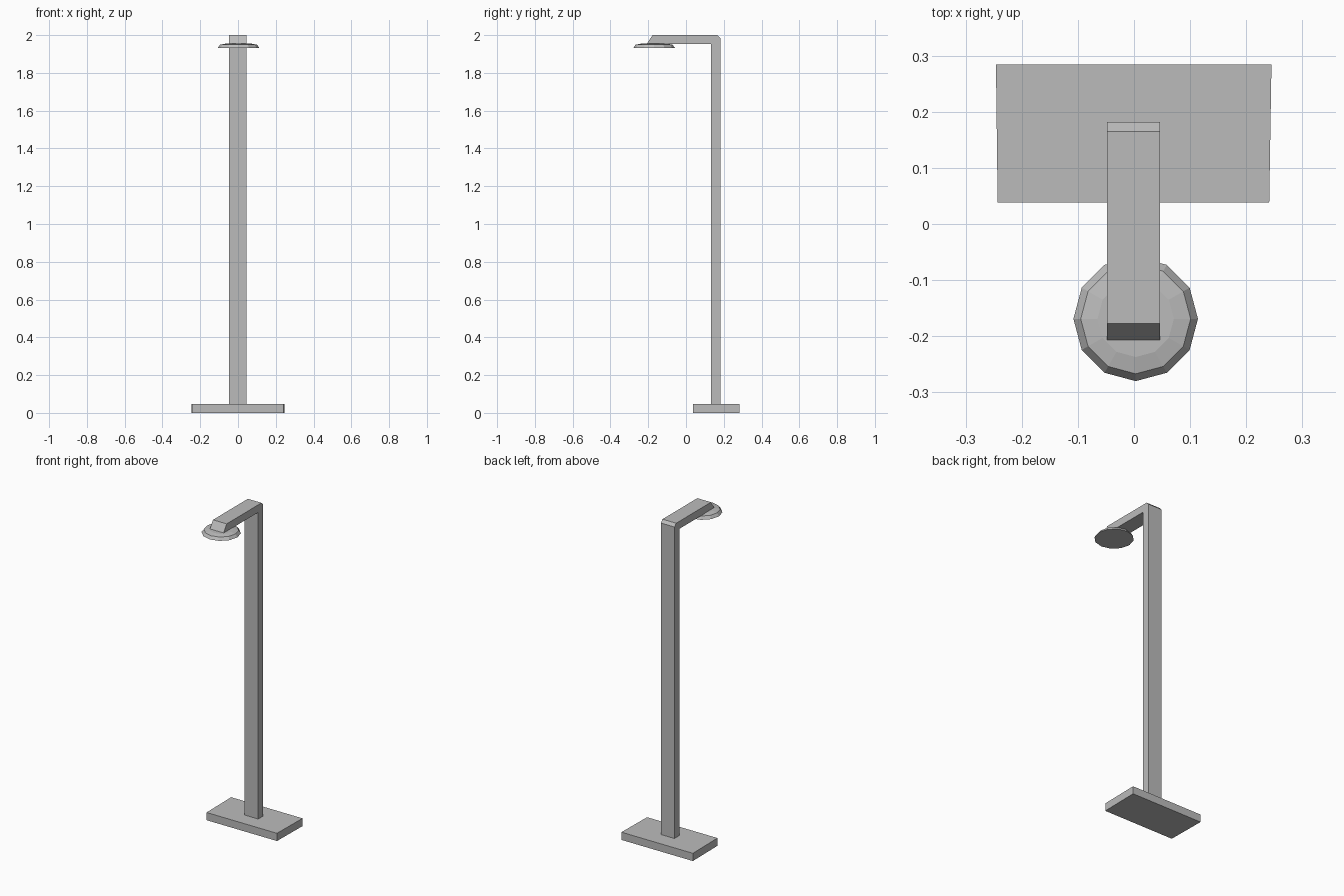
import bpy
import bmesh
from math import cos, sin, tau

cube = bpy.data.objects.get("Cube")
if cube:
    bpy.data.objects.remove(cube, do_unlink=True)

grey = bpy.data.materials.new("plain_grey")
grey.use_nodes = True
colour = (0.5, 0.5, 0.5, 1)
grey.diffuse_color = colour
grey.node_tree.nodes["Principled BSDF"].inputs["Base Color"].default_value = colour


def loft(name, rings):
    """Join equal-length rings of points into a closed, flat-shaded solid."""
    bm = bmesh.new()
    loops = [[bm.verts.new(p) for p in ring] for ring in rings]
    for low, high in zip(loops, loops[1:]):
        for i in range(len(low)):
            j = (i + 1) % len(low)
            bm.faces.new((low[i], low[j], high[j], high[i]))
    bm.faces.new(loops[0])
    bm.faces.new(loops[-1])
    bmesh.ops.recalc_face_normals(bm, faces=bm.faces)
    mesh = bpy.data.meshes.new(name)
    bm.to_mesh(mesh)
    bm.free()
    mesh.materials.append(grey)
    obj = bpy.data.objects.new(name, mesh)
    bpy.context.collection.objects.link(obj)
    return obj


# Base plate, slightly narrower at the front
plan = [(-0.243, 0.038), (0.241, 0.038), (0.245, 0.284), (-0.246, 0.284)]
loft("base_plate", [[(x, y, z) for x, y in plan] for z in (0, 0.048)])

# Post and arm: one bent bar with a chamfered corner and slanted tip
bar = [(0.133, 0.04), (0.182, 0.04), (0.182, 1.983), (0.165, 2.0),
       (-0.177, 2.0), (-0.208, 1.953), (0.133, 1.953)]
loft("post_and_arm", [[(x, y, z) for y, z in bar] for x in (-0.048, 0.046)])

# Twelve-sided lamp head with a shallow domed top
SIDES = 12
profile = [(0.111, 1.931), (0.098, 1.949), (0.068, 1.955)]
loft("lamp_head", [[(0.003 + r * cos(tau * i / SIDES), -0.169 + r * sin(tau * i / SIDES), z)
                    for i in range(SIDES)] for r, z in profile])
